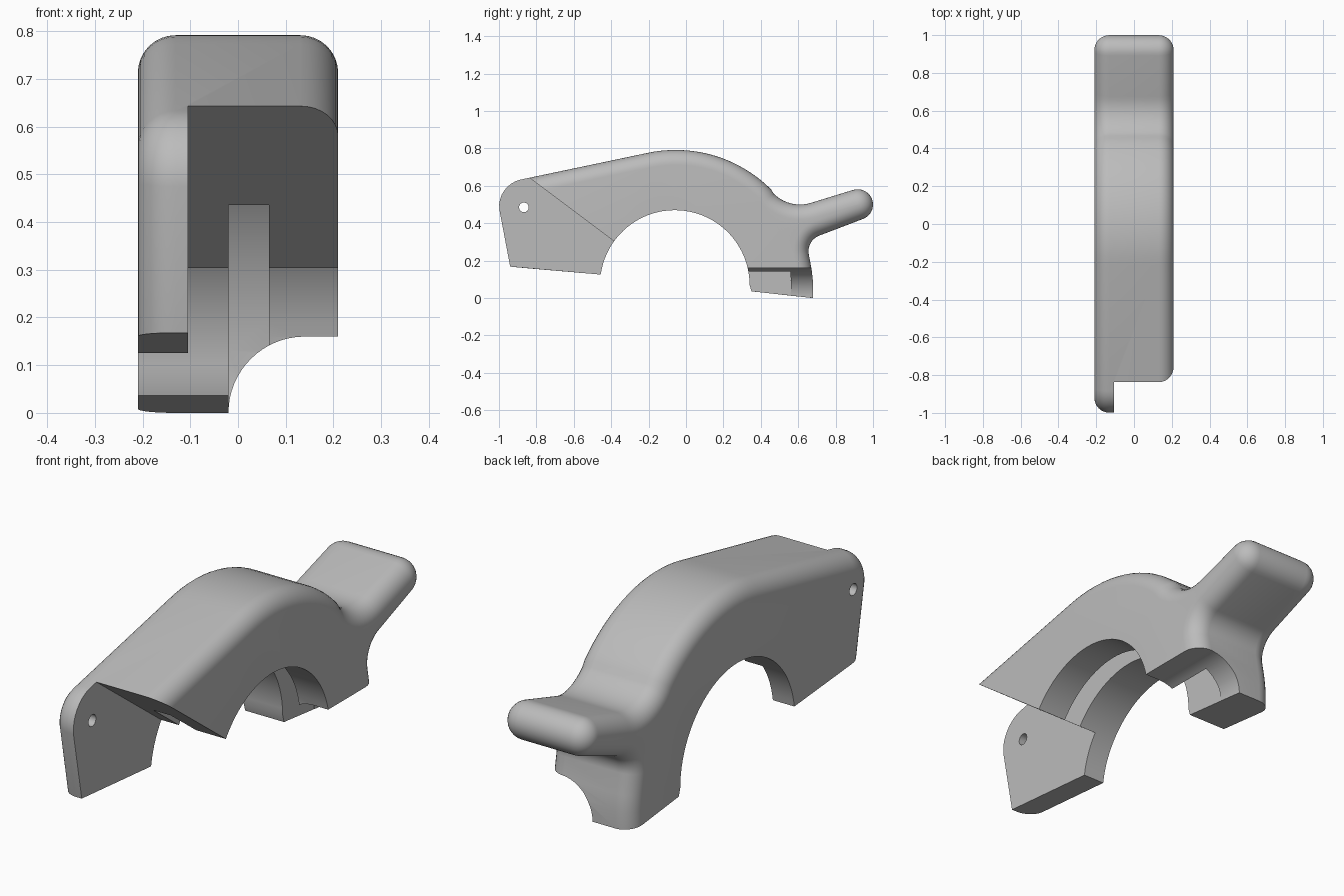
import bpy, bmesh
from math import sin, cos, pi, radians
from mathutils import Vector

default = bpy.data.objects.get("Cube")
if default:
    bpy.data.objects.remove(default, do_unlink=True)

HALF = 0.21            # half width of the body
ROUND = 0.079          # radius of the rounded outer edges
STEPS = 8
HUB = (-0.06, 0.07)    # centre of the arch

grey = bpy.data.materials.new("plain grey")
grey.use_nodes = True
colour = (0.5, 0.5, 0.5, 1)
grey.diffuse_color = colour
grey.node_tree.nodes["Principled BSDF"].inputs["Base Color"].default_value = colour


def arc(centre, r, a0, a1, n):
    """Points along an arc, angles in degrees."""
    angles = [radians(a0 + (a1 - a0) * i / n) for i in range(n + 1)]
    return [Vector((centre[0] + r * cos(a), centre[1] + r * sin(a))) for a in angles]


def add_object(name, bm):
    bmesh.ops.recalc_face_normals(bm, faces=bm.faces)
    mesh = bpy.data.meshes.new(name)
    bm.to_mesh(mesh)
    bm.free()
    mesh.materials.append(grey)
    obj = bpy.data.objects.new(name, mesh)
    bpy.context.collection.objects.link(obj)
    return obj


def bridge(bm, rings):
    """Join matching rings and cap both ends."""
    for a, b in zip(rings, rings[1:]):
        for i in range(len(a)):
            j = (i + 1) % len(a)
            bm.faces.new((a[i], a[j], b[j], b[i]))
    bm.faces.new(rings[0])
    bm.faces.new(rings[-1])


def prism(name, points, lo, hi, axis="x"):
    """Outline extruded along x (points are y, z) or along y (points are x, z)."""
    bm = bmesh.new()
    place = (lambda p, d: (d, p[0], p[1])) if axis == "x" else (lambda p, d: (p[0], d, p[1]))
    bridge(bm, [[bm.verts.new(place(p, d)) for p in points] for d in (lo, hi)])
    obj = add_object(name, bm)
    obj.hide_render = True
    return obj


def inward(path):
    """Mitred inward directions along a clockwise path."""
    result = []
    for i, p in enumerate(path):
        sides = []
        if i:
            sides.append((p - path[i - 1]).normalized())
        if i < len(path) - 1:
            sides.append((path[i + 1] - p).normalized())
        normals = [Vector((s.y, -s.x)) for s in sides]
        mean = sum(normals, Vector((0, 0))).normalized()
        result.append(mean / max(mean.dot(normals[0]), 0.5))
    return result


# Outer outline: front arm, arched back, tail lip, rear leg
outer = [Vector((-0.94, 0.168))]
outer += arc((-0.852, 0.49), 0.147, 186, 103, 8)
outer += arc((-0.055, 0.07), 0.722, 103, 45, 16)
outer += arc((0.61, 0.7), 0.2, 225, 289, 10)
outer += arc((0.918, 0.5), 0.082, 109, -71, 14)
outer += arc((0.745, 0.25), 0.09, 109, 188, 10)
outer += [Vector((0.672, 0.15)), Vector((0.68, 0.08)), Vector((0.68, 0))]
normals = inward(outer)
normals[0] = Vector((1, -0.095))
normals[-1] = Vector((-1, 0.106))

# Underside: rear leg foot and round arch
inner = [Vector((0.35, 0.036))] + arc(HUB, 0.4, 0, 172, 40)

# Body with rounded outer edges
bm = bmesh.new()
sections = []
for i in range(STEPS + 1):
    a = pi / 2 * i / STEPS
    sections.append((HALF - ROUND * (1 - cos(a)), ROUND * (1 - sin(a))))
sections = [(-x, d) for x, d in sections] + [(x, d) for x, d in reversed(sections)]
rings = []
for x, d in sections:
    outline = [p + n * d for p, n in zip(outer, normals)] + inner
    rings.append([bm.verts.new((x, p.x, p.y)) for p in outline])
bridge(bm, rings)
body = add_object("arched_lever", bm)

# Cutters: side step at the front, groove under the arch, scoop in the leg, pin hole
cutters = [
    prism("front_step_cutter", [(-1.02, 0.78), (-0.25, 0.2025), (-0.25, -0.2),
                                (-1.2, -0.2), (-1.2, 0.78)], -0.105, 0.4),
    prism("groove_cutter", arc(HUB, 0.622, 0, 354.375, 63), -0.02, 0.065),
    prism("leg_scoop_cutter", [(-0.02, -0.1)] + arc((0.14, 0), 0.16, 180, 90, 16)
          + [(0.4, 0.16), (0.4, -0.1)], 0.1, 0.9, "y"),
    prism("pin_hole_cutter", arc((-0.867, 0.485), 0.026, 0, 337.5, 15), -0.4, 0.3),
]
bpy.ops.object.select_all(action="DESELECT")
bpy.context.view_layer.objects.active = body
body.select_set(True)
for cutter in cutters:
    mod = body.modifiers.new(cutter.name, "BOOLEAN")
    mod.operation = "DIFFERENCE"
    mod.solver = "EXACT"
    mod.object = cutter
    bpy.ops.object.modifier_apply(modifier=mod.name)
    bpy.data.objects.remove(cutter, do_unlink=True)

bpy.ops.object.shade_smooth_by_angle(angle=radians(30))
